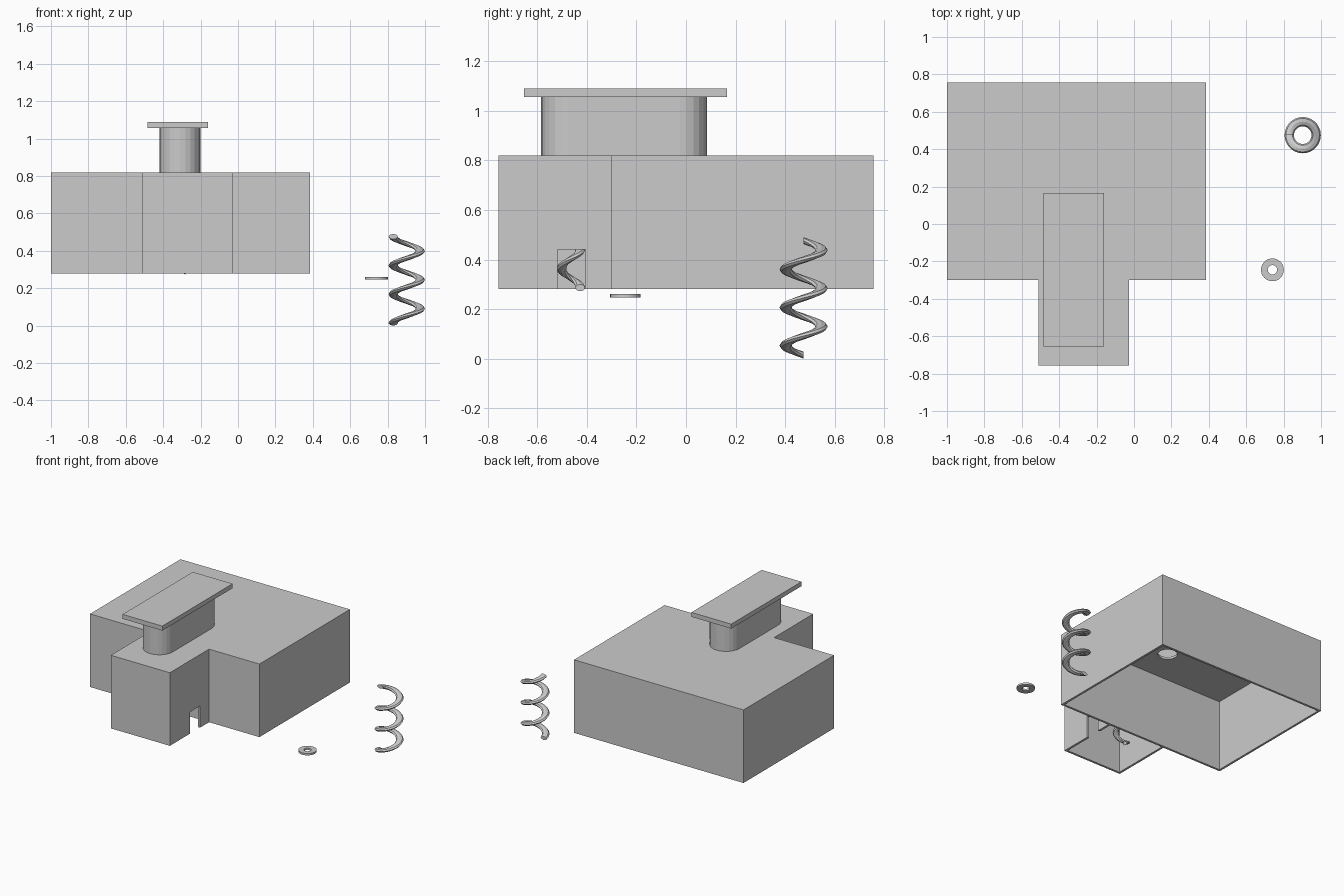
import bpy, bmesh
from math import sin, cos, pi

if "Cube" in bpy.data.objects:
    bpy.data.objects.remove(bpy.data.objects["Cube"])


def finish(name, bm):
    bmesh.ops.recalc_face_normals(bm, faces=bm.faces)
    me = bpy.data.meshes.new(name)
    bm.to_mesh(me)
    bm.free()
    ob = bpy.data.objects.new(name, me)
    bpy.context.collection.objects.link(ob)
    return ob


def box(name, x0, x1, y0, y1, z0, z1, drop=()):
    """Box from its bounds; drop lists outward directions of faces left open."""
    bm = bmesh.new()
    bmesh.ops.create_cube(bm, size=1)
    for v in bm.verts:
        v.co = (x0 + (v.co.x + .5) * (x1 - x0),
                y0 + (v.co.y + .5) * (y1 - y0),
                z0 + (v.co.z + .5) * (z1 - z0))
    bm.normal_update()
    gone = [f for f in bm.faces
            if any(sum(a * b for a, b in zip(f.normal, d)) > .9 for d in drop)]
    bmesh.ops.delete(bm, geom=gone, context='FACES')
    me = bpy.data.meshes.new(name)
    bm.to_mesh(me)
    bm.free()
    ob = bpy.data.objects.new(name, me)
    bpy.context.collection.objects.link(ob)
    return ob


def shell(ob, wall=.016):
    m = ob.modifiers.new("wall", 'SOLIDIFY')
    m.thickness = wall
    m.offset = -1
    m.use_even_offset = True


def cut(ob, cutter):
    m = ob.modifiers.new("cut", 'BOOLEAN')
    m.operation = 'DIFFERENCE'
    m.solver = 'EXACT'
    m.object = cutter
    cutter.hide_render = True
    cutter.hide_viewport = True


def sweep(name, rings, closed):
    """Skin a list of closed rings; loop around or cap the ends."""
    bm = bmesh.new()
    vs = [[bm.verts.new(p) for p in r] for r in rings]
    n = len(vs[0])
    for i in range(len(vs) if closed else len(vs) - 1):
        a, b = vs[i], vs[(i + 1) % len(vs)]
        for j in range(n):
            k = (j + 1) % n
            bm.faces.new((a[j], a[k], b[k], b[j]))
    if not closed:
        bm.faces.new(vs[0])
        bm.faces.new(vs[-1])
    return finish(name, bm)


def spring(name, cx, cy, z0, r, wr, wz, start, turns=3, pitch=.155, steps=28):
    rings = []
    for i in range(int(turns * steps) + 1):
        t = start + 2 * pi * i / steps
        z = z0 + pitch * i / steps
        ring = []
        for j in range(8):
            a = 2 * pi * j / 8
            q = r + wr * cos(a)
            ring.append((cx + q * cos(t), cy + q * sin(t), z + wz * sin(a)))
        rings.append(ring)
    return sweep(name, rings, False)


# Housing: wide rear box and narrow front box, both open underneath
rear = box("rear_housing", -1, .385, -.30, .757, .28, .82, [(0, 0, -1)])
shell(rear)
front = box("front_housing", -.51, -.027, -.757, -.30, .28, .82,
            [(0, 0, -1), (0, 1, 0)])
shell(front)

# Notch in the front box's right wall
cut(front, box("notch_cutter", -.1, .05, -.52, -.405, .2, .44))

# Round hole in the ceiling under the button
bm = bmesh.new()
bmesh.ops.create_cone(bm, cap_ends=True, segments=24, radius1=.065, radius2=.065, depth=.1)
bmesh.ops.translate(bm, verts=bm.verts, vec=(-.31, -.02, .80))
cut(rear, finish("hole_cutter", bm))

# Button: round-ended stem and flat cap plate
bm = bmesh.new()
cx, r, seg = -.31, .11, 12
outline = [(cx + r * cos(pi * i / seg), .085 - r + r * sin(pi * i / seg)) for i in range(seg + 1)]
outline += [(cx - r * cos(pi * i / seg), -.585 + r - r * sin(pi * i / seg)) for i in range(seg + 1)]
lo = [bm.verts.new((x, y, .818)) for x, y in outline]
hi = [bm.verts.new((x, y, 1.058)) for x, y in outline]
for i in range(len(lo)):
    j = (i + 1) % len(lo)
    bm.faces.new((lo[i], lo[j], hi[j], hi[i]))
bm.faces.new(hi)
stem = finish("button_stem", bm)
box("button_cap", -.485, -.16, -.655, .165, 1.057, 1.09)

# Springs: one loose, one inside the front box
spring("loose_spring", .902, .475, .014, .072, .025, .014, pi, pitch=.154)
spring("inner_spring", -.28, -.465, .286, .038, .02, .014, pi / 2)

# Loose washer
rings = []
for i in range(32):
    t = 2 * pi * i / 32
    rings.append([(.74 + q * cos(t), -.245 + q * sin(t), z)
                  for q, z in ((.025, .247), (.061, .247), (.061, .261), (.025, .261))])
sweep("washer", rings, True)
